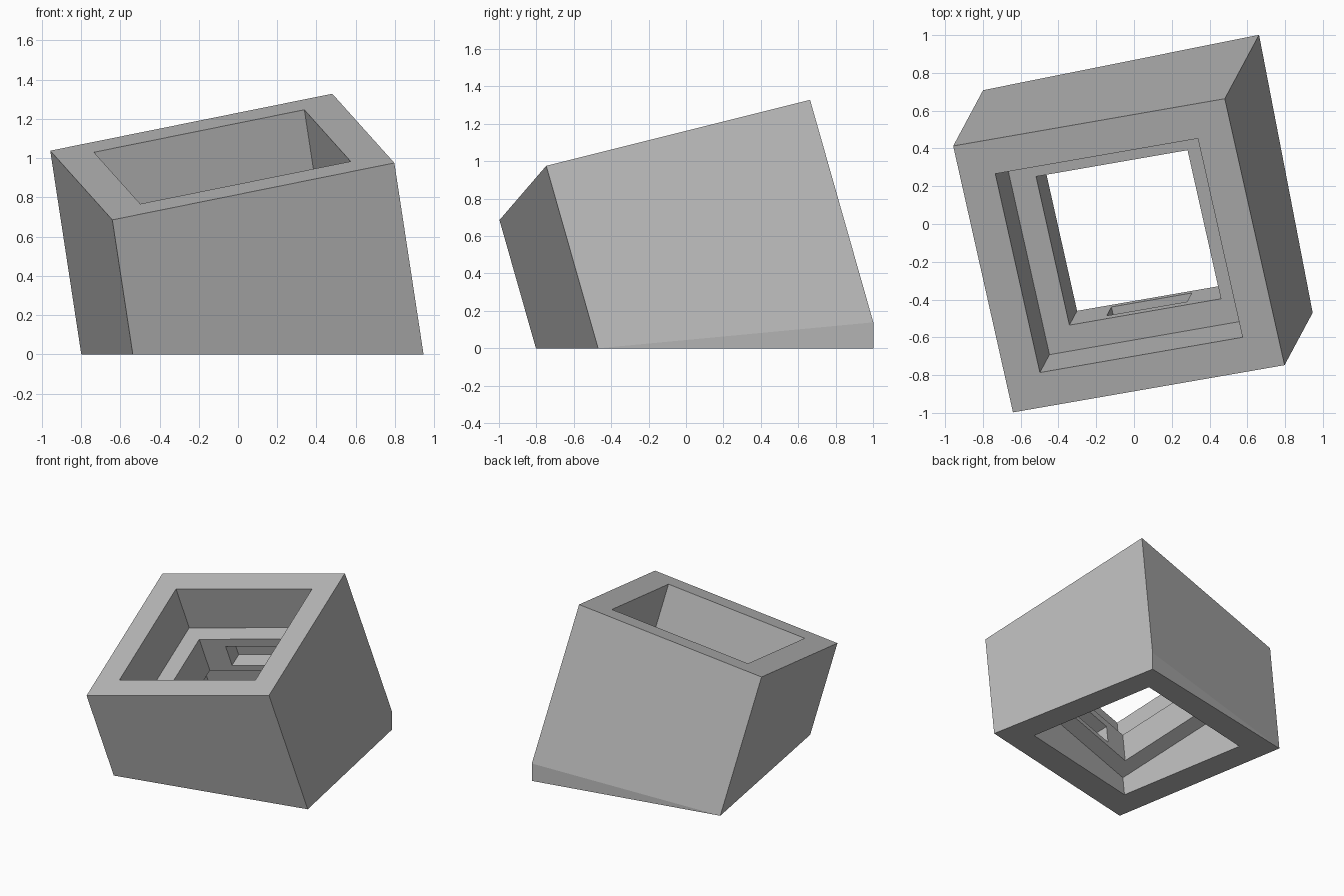
import bpy
import bmesh
from mathutils import Matrix, Vector

cube = bpy.data.objects.get("Cube")
if cube:
    bpy.data.objects.remove(cube, do_unlink=True)

# One plain grey material
grey = bpy.data.materials.new("light_grey")
grey.use_nodes = True
COLOUR = (0.5, 0.5, 0.5, 1.0)
grey.diffuse_color = COLOUR
grey.node_tree.nodes["Principled BSDF"].inputs["Base Color"].default_value = COLOUR

# Tilted frame centred on the top face: u across, v to the back, n out of the top
u = Vector((0.966, 0.168, 0.195)).normalized()
v = Vector((-0.216, 0.946, 0.236))
v = (v - u * v.dot(u)).normalized()
n = u.cross(v)
FRAME = Matrix((u, v, n)).transposed().to_4x4()
FRAME.translation = Vector((-0.08, -0.167, 1.007))
HALF = 0.744


def add_object(name, bm):
    bmesh.ops.recalc_face_normals(bm, faces=bm.faces)
    mesh = bpy.data.meshes.new(name)
    bm.to_mesh(mesh)
    bm.free()
    mesh.materials.append(grey)
    obj = bpy.data.objects.new(name, mesh)
    bpy.context.collection.objects.link(obj)
    return obj


def cut_box(target, size_u, size_v, top, bottom):
    """Cut a centred box out of the target, between two depths below the top face."""
    bm = bmesh.new()
    bmesh.ops.create_cube(bm, size=1)
    place = Matrix.Translation((0, 0, -(top + bottom) / 2))
    scale = Matrix.Diagonal((size_u, size_v, bottom - top, 1))
    bmesh.ops.transform(bm, matrix=FRAME @ place @ scale, verts=bm.verts)
    cutter = add_object("cutter", bm)
    cutter.hide_render = True
    mod = target.modifiers.new("cut", 'BOOLEAN')
    mod.operation = 'DIFFERENCE'
    mod.solver = 'EXACT'
    mod.object = cutter
    bpy.context.view_layer.objects.active = target
    bpy.ops.object.modifier_apply(modifier=mod.name)
    bpy.data.objects.remove(cutter, do_unlink=True)


# Solid housing: tilted block whose side edges run down to the floor;
# the highest corner stops short and drops straight down
bm = bmesh.new()
for sx, sy in ((-1, -1), (1, -1), (1, 1), (-1, 1)):
    top = FRAME @ Vector((sx * HALF, sy * HALF, 0))
    bm.verts.new(top)
    depth = min(top.z / n.z, 1.25)
    foot = top - n * depth
    if foot.z > 0.01:
        bm.verts.new(foot)
    bm.verts.new((foot.x, foot.y, 0))
bmesh.ops.convex_hull(bm, input=bm.verts)
bmesh.ops.dissolve_limit(bm, angle_limit=0.002, verts=bm.verts, edges=bm.edges)
housing = add_object("housing", bm)

# Stepped opening through the housing
cut_box(housing, 1.11, 1.11, -0.1, 0.35)     # upper recess
cut_box(housing, 1.07, 1.07, 0.63, 1.7)      # lower recess
cut_box(housing, 0.83, 0.83, 0.2, 0.8)       # square hole between the ledges
cut_box(housing, 0.44, 1.09, 0.415, 0.585)   # clip slots in front and back walls

for poly in housing.data.polygons:
    poly.use_smooth = False
    poly.material_index = 0
